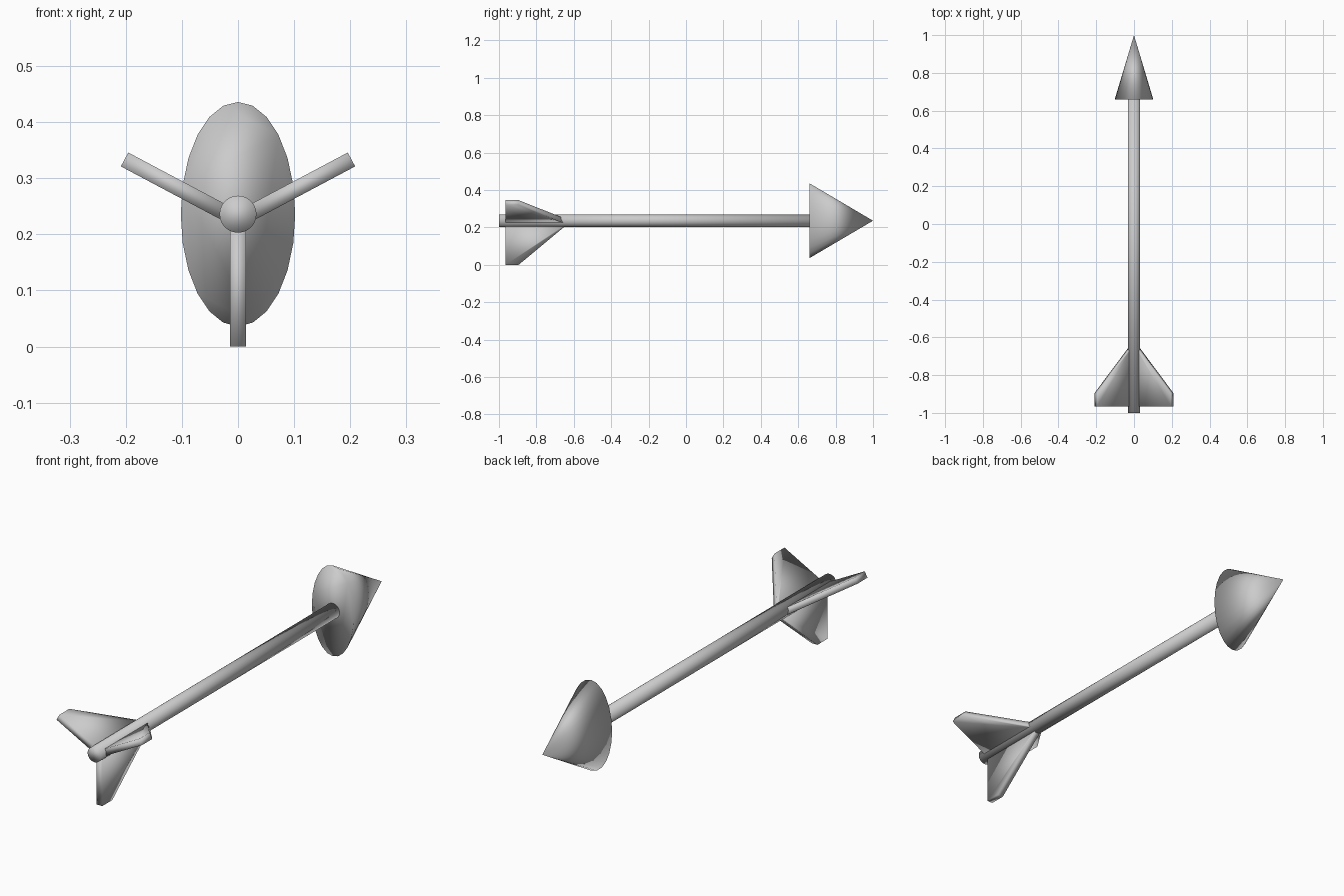
import bpy, bmesh
from math import radians
from mathutils import Matrix

if "Cube" in bpy.data.objects:
    bpy.data.objects.remove(bpy.data.objects["Cube"])

AXIS_Z = 0.236


def finish(name, bm):
    bmesh.ops.recalc_face_normals(bm, faces=bm.faces)
    for f in bm.faces:
        f.smooth = True
    mesh = bpy.data.meshes.new(name)
    bm.to_mesh(mesh)
    bm.free()
    obj = bpy.data.objects.new(name, mesh)
    bpy.context.collection.objects.link(obj)
    return obj


def cone_along_y(name, r1, r2, y0, y1, stretch_z=1.0):
    bm = bmesh.new()
    bmesh.ops.create_cone(bm, cap_ends=True, segments=24,
                          radius1=r1, radius2=r2, depth=y1 - y0)
    m = (Matrix.Translation((0, (y0 + y1) / 2, AXIS_Z))
         @ Matrix.Diagonal((1, 1, stretch_z, 1))
         @ Matrix.Rotation(radians(-90), 4, 'X'))
    bm.transform(m)
    return finish(name, bm)


def fin(name, angle, reach):
    # Outline in (y, distance from hub), extruded to an even thickness
    outline = [(-0.965, 0.01), (-0.645, 0.01), (-0.645, 0.018),
               (-0.895, reach), (-0.965, reach)]
    half = 0.014
    bm = bmesh.new()
    face = bm.faces.new([bm.verts.new((-half, y, -r)) for y, r in outline])
    new = bmesh.ops.extrude_face_region(bm, geom=[face])["geom"]
    bmesh.ops.translate(bm, vec=(2 * half, 0, 0),
                        verts=[v for v in new if isinstance(v, bmesh.types.BMVert)])
    bm.transform(Matrix.Translation((0, 0, 0.226))
                 @ Matrix.Rotation(radians(angle), 4, 'Y'))
    return finish(name, bm)


# Shaft and flattened arrowhead
cone_along_y("shaft", 0.033, 0.033, -1.0, 0.67)
cone_along_y("arrowhead", 0.102, 0.0, 0.66, 1.0, stretch_z=0.2 / 0.102)

# Three tail fins
for name, angle, reach in (("bottom_fin", 0, 0.226),
                           ("left_fin", 118, 0.229),
                           ("right_fin", -118, 0.229)):
    fin(name, angle, reach)
